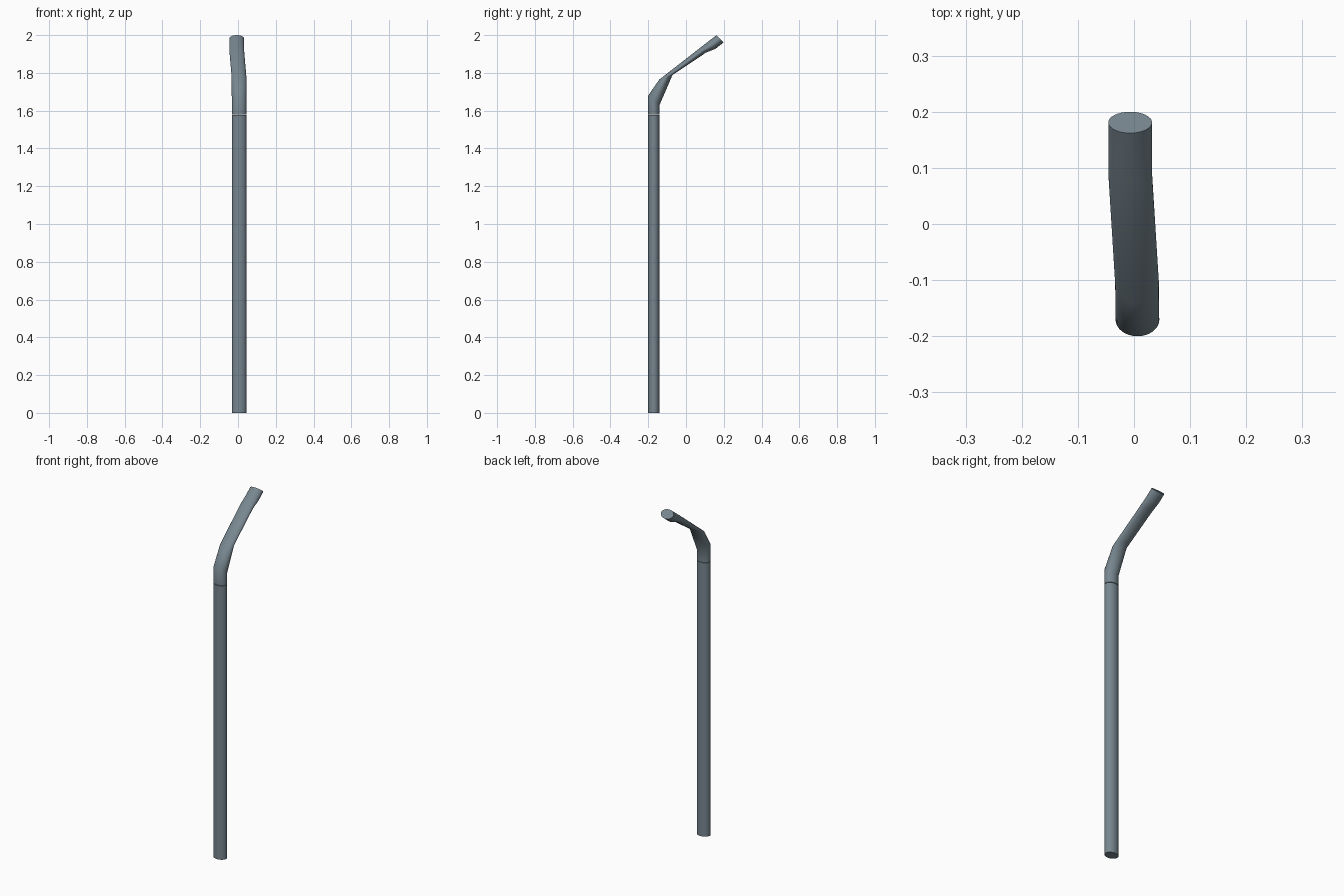
import bpy, bmesh, math

if "Cube" in bpy.data.objects:
    bpy.data.objects.remove(bpy.data.objects["Cube"])

SIDES = 32
RX = 0.039

steel = bpy.data.materials.new("slate_grey")
steel.diffuse_color = (0.185, 0.24, 0.275, 1)
steel.use_nodes = True
steel.node_tree.nodes["Principled BSDF"].inputs["Base Color"].default_value = steel.diffuse_color


def tube(name, rings):
    """Loft of oval rings; each is (centre x, front (y, z), back (y, z))."""
    bm = bmesh.new()
    loops = []
    for cx, (fy, fz), (by, bz) in rings:
        loop = []
        for i in range(SIDES):
            a = 2 * math.pi * i / SIDES
            t = 0.5 + 0.5 * math.sin(a)
            loop.append(bm.verts.new((cx + RX * math.cos(a),
                                      fy + (by - fy) * t,
                                      fz + (bz - fz) * t)))
        loops.append(loop)
    for lo, hi in zip(loops, loops[1:]):
        for i in range(SIDES):
            j = (i + 1) % SIDES
            bm.faces.new((lo[i], lo[j], hi[j], hi[i]))
    bm.faces.new(loops[0][::-1])
    bm.faces.new(loops[-1])
    bmesh.ops.recalc_face_normals(bm, faces=bm.faces)
    me = bpy.data.meshes.new(name)
    bm.to_mesh(me)
    bm.free()
    me.materials.append(steel)
    ob = bpy.data.objects.new(name, me)
    bpy.context.collection.objects.link(ob)
    bpy.context.view_layer.objects.active = ob
    bpy.ops.object.select_all(action='DESELECT')
    ob.select_set(True)
    bpy.ops.object.shade_smooth_by_angle(angle=math.radians(35))
    return ob


# straight lower pole
tube("lower_pole", [
    (0.0063, (-0.2, 0.0), (-0.14, 0.0)),
    (0.0063, (-0.2, 1.577), (-0.14, 1.577)),
])

# bent upper arm, leaning back and slightly to the left
tube("bent_arm", [
    (0.0060, (-0.2, 1.58), (-0.14, 1.58)),
    (0.0060, (-0.2, 1.68), (-0.14, 1.63)),
    (0.0055, (-0.142, 1.764), (-0.072, 1.788)),
    (-0.0068, (0.075, 1.933), (0.105, 1.907)),
    (-0.0068, (0.12, 1.968), (0.155, 1.927)),
    (-0.0068, (0.162, 2.0), (0.2, 1.962)),
])
